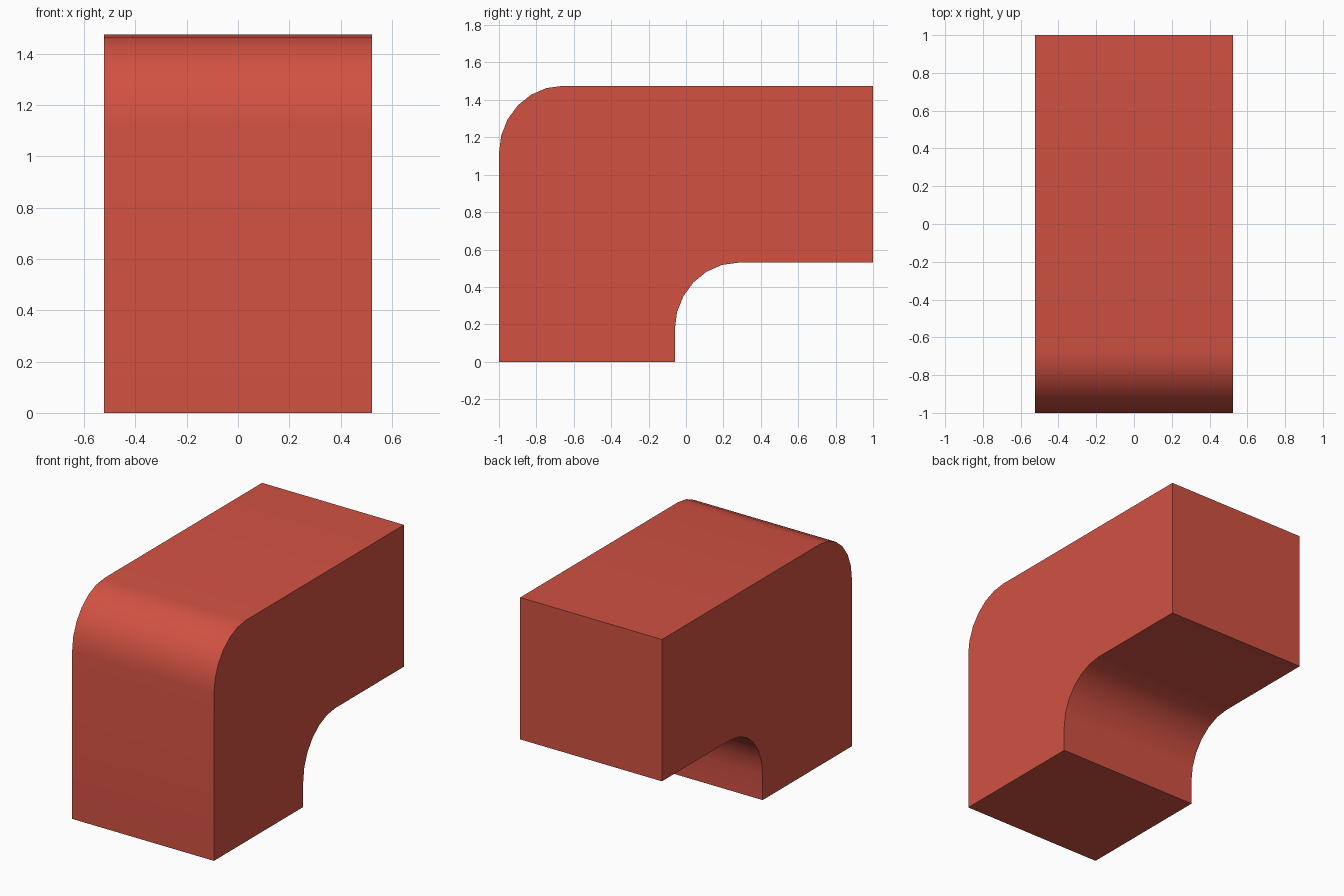
import bpy, bmesh, math

if "Cube" in bpy.data.objects:
    bpy.data.objects.remove(bpy.data.objects["Cube"])

HALF_W = 0.523
SEG = 6


def arc(cy, cz, ry, rz):
    # quarter bend from the vertical side up to the horizontal side
    pts = []
    for i in range(SEG + 1):
        a = math.radians(90) * i / SEG
        pts.append((cy - ry * math.cos(a), cz + rz * math.sin(a)))
    return pts


# side profile of the elbow (y, z)
outer = arc(-0.66, 1.115, 0.34, 0.36)
inner = arc(0.28, 0.17, 0.34, 0.36)
profile = ([(-1.0, 0.0)] + outer + [(1.0, 1.475), (1.0, 0.53)]
           + inner[::-1] + [(-0.06, 0.0)])

# extrude the profile across the width
bm = bmesh.new()
face = bm.faces.new([bm.verts.new((-HALF_W, y, z)) for y, z in profile])
ext = bmesh.ops.extrude_face_region(bm, geom=[face], use_keep_orig=True)
moved = [g for g in ext["geom"] if isinstance(g, bmesh.types.BMVert)]
bmesh.ops.translate(bm, verts=moved, vec=(2 * HALF_W, 0, 0))
bmesh.ops.recalc_face_normals(bm, faces=bm.faces[:])

mesh = bpy.data.meshes.new("elbow_block")
bm.to_mesh(mesh)
bm.free()
elbow = bpy.data.objects.new("elbow_block", mesh)
bpy.context.collection.objects.link(elbow)

# single red colour
red = bpy.data.materials.new("brick_red")
red.diffuse_color = (0.64, 0.083, 0.055, 1.0)
red.use_nodes = True
red.node_tree.nodes["Principled BSDF"].inputs["Base Color"].default_value = red.diffuse_color
mesh.materials.append(red)

# smooth bends, sharp corners
bpy.context.view_layer.objects.active = elbow
elbow.select_set(True)
bpy.ops.object.shade_smooth_by_angle(angle=math.radians(30))
